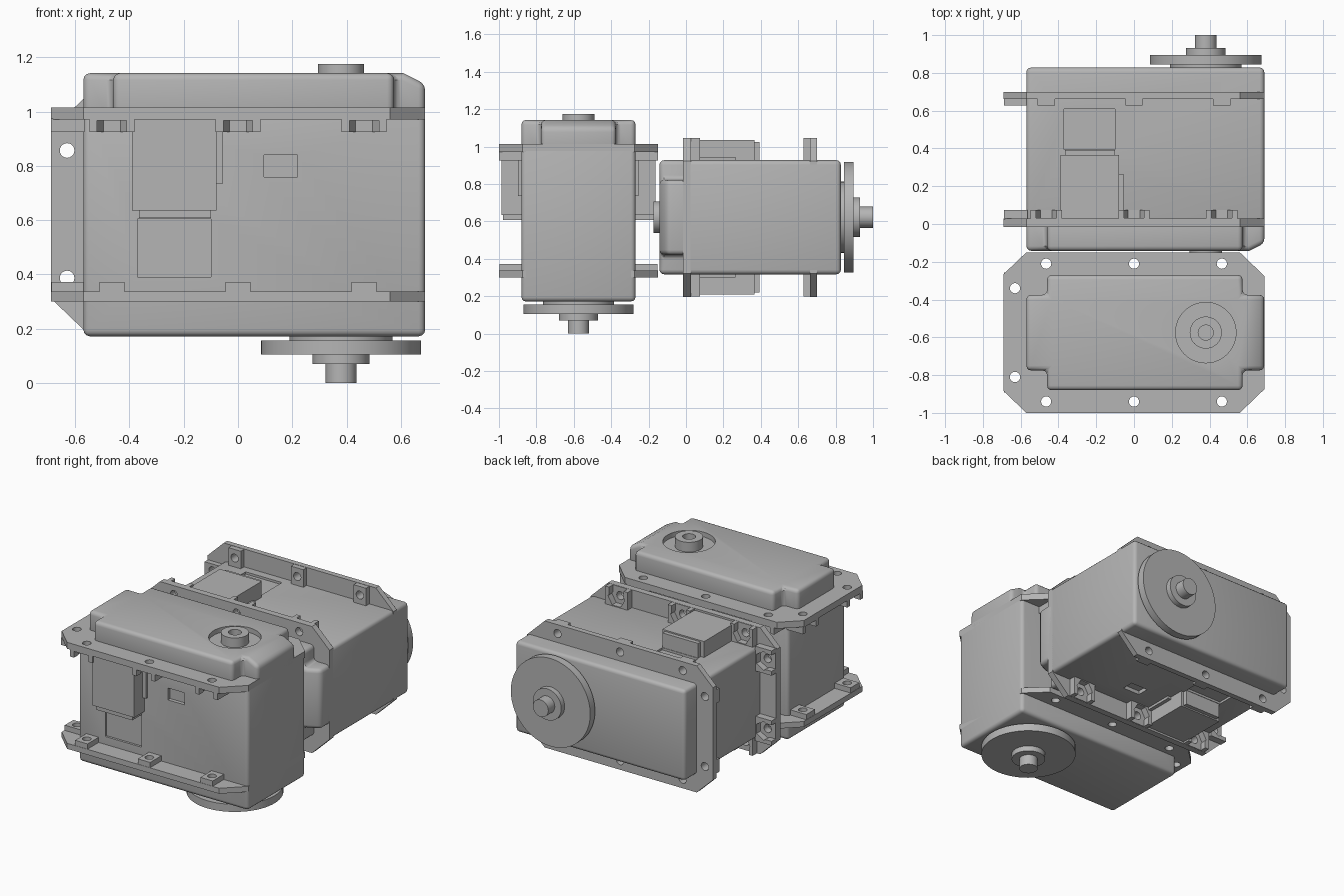
import bpy, bmesh, math
from mathutils import Vector, Matrix

cube = bpy.data.objects.get("Cube")
if cube:
    bpy.data.objects.remove(cube)

grey = bpy.data.materials.new("mid grey")
grey.use_nodes = True
COLOR = (0.46, 0.46, 0.46, 1)
grey.diffuse_color = COLOR
grey.node_tree.nodes["Principled BSDF"].inputs["Base Color"].default_value = COLOR

AXIS_X = 0.38                       # output shaft position along the case
parts = []


def make(name, bm):
    bmesh.ops.recalc_face_normals(bm, faces=bm.faces)
    mesh = bpy.data.meshes.new(name)
    bm.to_mesh(mesh)
    bm.free()
    mesh.materials.append(grey)
    ob = bpy.data.objects.new(name, mesh)
    bpy.context.collection.objects.link(ob)
    return ob


def add_box(bm, x0, x1, y0, y1, z0, z1):
    size = Vector((x1 - x0, y1 - y0, z1 - z0))
    mid = Vector((x0 + x1, y0 + y1, z0 + z1)) / 2
    bmesh.ops.create_cube(bm, size=1, matrix=Matrix.Translation(mid) @ Matrix.Diagonal(size).to_4x4())


def add_cyl(bm, x, y, z0, z1, r, sides=24, turn=0.0):
    m = Matrix.Translation((x, y, (z0 + z1) / 2)) @ Matrix.Rotation(turn, 4, 'Z')
    bmesh.ops.create_cone(bm, cap_ends=True, segments=sides, radius1=r, radius2=r, depth=z1 - z0, matrix=m)


def prism(bm, outline, z0, z1):
    face = bm.faces.new([bm.verts.new((x, y, z0)) for x, y in outline])
    ext = bmesh.ops.extrude_face_region(bm, geom=[face])
    bmesh.ops.translate(bm, vec=(0, 0, z1 - z0),
                        verts=[v for v in ext["geom"] if isinstance(v, bmesh.types.BMVert)])


def bake(ob):
    deps = bpy.context.evaluated_depsgraph_get()
    mesh = bpy.data.meshes.new_from_object(ob.evaluated_get(deps))
    ob.modifiers.clear()
    ob.data = mesh


def bevel(ob, width, segments=3):
    m = ob.modifiers.new("round", 'BEVEL')
    m.width, m.segments = width, segments
    m.limit_method, m.angle_limit = 'ANGLE', math.radians(40)
    bake(ob)


def cut(ob, bm):
    cutter = make("cutter", bm)
    cutter.hide_render = True
    m = ob.modifiers.new("cut", 'BOOLEAN')
    m.operation, m.object, m.solver = 'DIFFERENCE', cutter, 'EXACT'
    m.use_self = True
    bake(ob)
    bpy.data.objects.remove(cutter)


# Screw stations: position and outward direction
stations = [(x, s * 0.365, Vector((0, s))) for x in (-0.465, 0, 0.465) for s in (-1, 1)]
stations += [(-0.63, s * 0.235, Vector((-1, 0))) for s in (-1, 1)]


def station_box(bm, x, y, out, half, inner, outer, z0, z1):
    side = Vector((-out.y, out.x)) * half
    a = Vector((x, y)) - out * inner - side
    b = Vector((x, y)) + out * outer + side
    add_box(bm, min(a.x, b.x), max(a.x, b.x), min(a.y, b.y), max(a.y, b.y), z0, z1)


def hole_cutter(z0, z1):
    bm = bmesh.new()
    for x, y, out in stations:
        add_cyl(bm, x, y, z0, z1, 0.027, 20)
    return bm


# Main case with shallow recesses in its long sides
bm = bmesh.new()
add_box(bm, -0.57, 0.69, -0.305, 0.305, 0.172, 1.0)
case = make("case", bm)
bevel(case, 0.024)
bm = bmesh.new()
for s in (-1, 1):
    add_box(bm, -0.37, -0.10, *sorted((s * 0.29, s * 0.35)), 0.39, 0.605)
add_box(bm, 0.095, 0.22, -0.35, -0.28, 0.76, 0.84)
cut(case, bm)
parts.append(case)

# Mounting flanges with chamfered corners
outline = [(-0.69, -0.31), (-0.57, -0.425), (0.56, -0.425), (0.69, -0.3),
           (0.69, 0.3), (0.56, 0.425), (-0.57, 0.425), (-0.69, 0.31)]
for name, z0, z1 in (("lower_flange", 0.30, 0.337), ("upper_flange", 0.972, 1.015)):
    bm = bmesh.new()
    prism(bm, outline, z0, z1)
    flange = make(name, bm)
    cut(flange, hole_cutter(z0 - 0.1, z1 + 0.1))
    parts.append(flange)

# Screw bosses on the lower flange
bm = bmesh.new()
for x, y, out in stations:
    station_box(bm, x, y, out, 0.046, 0.065, 0.058, 0.33, 0.372)
bosses = make("screw_bosses", bm)
cut(bosses, hole_cutter(0.2, 0.5))
parts.append(bosses)

# Nut pockets under the upper flange, open towards the outside
bm, tool = bmesh.new(), bmesh.new()
for x, y, out in stations:
    station_box(bm, x, y, out, 0.083, 0.065, 0.059, 0.925, 0.975)
    station_box(tool, x, y, out, 0.054, 0, 0.1, 0.9, 0.967)
pockets = make("nut_pockets", bm)
cut(pockets, tool)
tool = bmesh.new()
for x, y, out in stations:
    add_cyl(tool, x, y, 0.9, 0.967, 0.0624, 6, math.atan2(out.y, out.x))
cut(pockets, tool)
cut(pockets, hole_cutter(0.8, 1.1))
parts.append(pockets)

# Connector housings on both long sides
bm = bmesh.new()
for s in (-1, 1):
    add_box(bm, -0.39, -0.08, *sorted((s * 0.29, s * 0.412)), 0.635, 0.975)
    add_box(bm, -0.365, -0.10, *sorted((s * 0.29, s * 0.403)), 0.608, 0.65)
    add_box(bm, -0.10, -0.055, *sorted((s * 0.29, s * 0.322)), 0.735, 0.975)
parts.append(make("connector_housings", bm))

# Cover with notched corners and a sloped end
half = [(-0.57, 0.2), (-0.46, 0.2), (-0.46, 0.305), (0.575, 0.305), (0.575, 0.2), (0.69, 0.2)]
bm = bmesh.new()
prism(bm, half + [(x, -y) for x, y in reversed(half)], 0.96, 1.142)
cutline = bmesh.ops.bisect_plane(bm, geom=bm.verts[:] + bm.edges[:] + bm.faces[:], clear_outer=True,
                                 plane_co=(0.61, 0, 1.142), plane_no=(0.04, 0, 0.08))
bmesh.ops.holes_fill(bm, edges=[e for e in bm.edges if e.is_boundary], sides=0)
cover = make("cover", bm)
bevel(cover, 0.025)
bm = bmesh.new()
add_cyl(bm, AXIS_X, 0, 1.11, 1.25, 0.16, 48)
cut(cover, bm)
parts.append(cover)

# Rear bearing boss in the round cover recess
bm = bmesh.new()
add_cyl(bm, AXIS_X, 0, 1.09, 1.175, 0.085, 40)
boss = make("bearing_boss", bm)
bm = bmesh.new()
add_cyl(bm, AXIS_X, 0, 1.12, 1.3, 0.04)
cut(boss, bm)
parts.append(boss)

# Output horn: collar, disc, hub and shaft
bm = bmesh.new()
for r, z0, z1 in ((0.19, 0.15, 0.18), (0.295, 0.105, 0.156), (0.105, 0.069, 0.11), (0.057, 0, 0.08)):
    add_cyl(bm, AXIS_X, 0, z0, z1, r, 64)
parts.append(make("output_horn", bm))

# Smooth the rounds, then place an upright unit and a lying twin
bpy.ops.object.select_all(action='DESELECT')
for ob in parts:
    ob.select_set(True)
bpy.context.view_layer.objects.active = parts[0]
bpy.ops.object.shade_smooth_by_angle(angle=math.radians(32))
for ob in parts:
    twin = ob.copy()
    twin.name = "lying_" + ob.name
    bpy.context.collection.objects.link(twin)
    twin.location = (0, 1, 0.622)
    twin.rotation_euler = (math.radians(90), 0, 0)
    ob.name = "upright_" + ob.name
    ob.location = (0, -0.575, 0)
